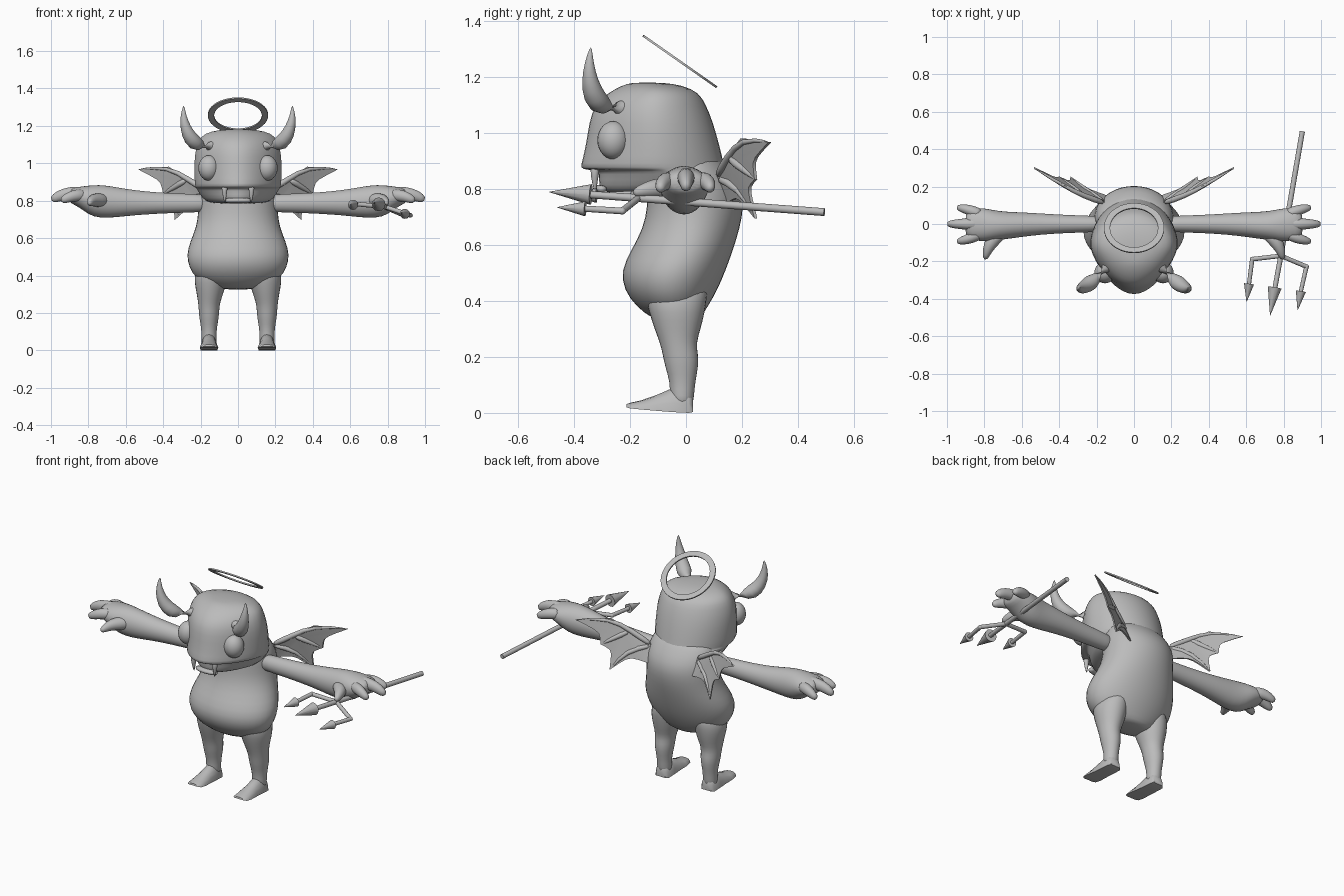
import bpy, bmesh
from math import sin, cos, pi, radians
from mathutils import Vector, Matrix

cube = bpy.data.objects.get("Cube")
if cube:
    bpy.data.objects.remove(cube)

grey = bpy.data.materials.new("plain grey")
grey.use_nodes = True
COLOUR = (0.5, 0.5, 0.5, 1)
grey.diffuse_color = COLOUR
grey.node_tree.nodes["Principled BSDF"].inputs["Base Color"].default_value = COLOUR


def finish(name, bm, subdiv=0, sharp=40):
    bmesh.ops.recalc_face_normals(bm, faces=bm.faces)
    mesh = bpy.data.meshes.new(name)
    bm.to_mesh(mesh)
    bm.free()
    mesh.materials.append(grey)
    obj = bpy.data.objects.new(name, mesh)
    bpy.context.collection.objects.link(obj)
    if subdiv:
        mod = obj.modifiers.new("smooth", 'SUBSURF')
        mod.levels = mod.render_levels = subdiv
    bpy.ops.object.select_all(action='DESELECT')
    obj.select_set(True)
    bpy.context.view_layer.objects.active = obj
    if subdiv:
        bpy.ops.object.shade_smooth()
    else:
        bpy.ops.object.shade_smooth_by_angle(angle=radians(sharp))
    return obj


def skin(bm, rings):
    """Bridge equal rings of points and cap both ends."""
    loops = [[bm.verts.new(p) for p in ring] for ring in rings]
    n = len(loops[0])
    for a, b in zip(loops, loops[1:]):
        for i in range(n):
            j = (i + 1) % n
            bm.faces.new((a[i], a[j], b[j], b[i]))
    bm.faces.new(loops[0])
    bm.faces.new(loops[-1])


def upright(name, sections, taper=0, n=20):
    """Stacked ellipses: z, front y, back y, half width, centre x."""
    bm = bmesh.new()
    rings = []
    for z, front, back, w, x in sections:
        ring = []
        for i in range(n):
            s, c = sin(2 * pi * i / n), cos(2 * pi * i / n)
            narrow = 1 - taper * max(0, -s)
            ring.append((x + w * c * narrow, (front + back) / 2 + (back - front) / 2 * s, z))
        rings.append(ring)
    skin(bm, rings)
    return finish(name, bm, 1)


def tube(name, path, side=1, n=10, subdiv=1, up=(0, 0, 1), bm=None):
    """Sweep ellipses along a path: x, y, z, half width, half height."""
    own = bm is None
    bm = bm or bmesh.new()
    pts = [Vector((p[0] * side, p[1], p[2])) for p in path]
    rings = []
    for i, p in enumerate(path):
        t = (pts[min(i + 1, len(pts) - 1)] - pts[max(i - 1, 0)]).normalized()
        u = t.cross(Vector(up)).normalized()
        v = u.cross(t)
        rings.append([pts[i] + u * p[3] * cos(2 * pi * k / n) + v * p[4] * sin(2 * pi * k / n)
                      for k in range(n)])
    skin(bm, rings)
    if own:
        return finish(name, bm, subdiv)


def rod(bm, a, b, r1, r2, n=12):
    """Straight rod or cone between two points."""
    tube("", [(*a, r1, r1), (*b, r2, r2)], n=n, bm=bm)


# Torso with a round belly
upright("torso", [
    (.325, -.07, .03, .07, 0), (.335, -.12, .05, .14, 0), (.38, -.18, .08, .225, 0),
    (.44, -.225, .115, .265, 0), (.51, -.235, .145, .28, 0), (.58, -.2, .17, .26, 0),
    (.66, -.155, .195, .225, 0), (.74, -.14, .21, .215, 0), (.81, -.14, .2, .215, 0),
    (.88, -.12, .15, .2, 0), (.94, -.1, .1, .15, 0)])

# Head with upper lip overhanging the jaw
upright("head", [
    (.785, -.25, .03, .1, 0), (.79, -.3, .1, .16, 0), (.81, -.315, .16, .195, 0),
    (.86, -.315, .15, .225, 0), (.868, -.32, .145, .23, 0), (.87, -.38, .145, .232, 0),
    (.885, -.38, .14, .238, 0), (.95, -.362, .125, .24, 0), (1.04, -.35, .1, .24, 0),
    (1.1, -.33, .075, .225, 0), (1.145, -.28, .05, .205, 0), (1.172, -.23, -.01, .15, 0),
    (1.182, -.19, -.09, .06, 0)], taper=.28)

# Lower lip inside the open mouth
tube("lower_lip", [(-.07, -.29, .8, .02, .014), (-.04, -.315, .802, .02, .014),
                   (.04, -.315, .802, .02, .014), (.07, -.29, .8, .02, .014)])

for s, label in ((1, "left"), (-1, "right")):
    # Eye
    bm = bmesh.new()
    bmesh.ops.create_uvsphere(bm, u_segments=24, v_segments=14, radius=1)
    bmesh.ops.transform(bm, verts=bm.verts, matrix=Matrix.Translation((.155 * s, -.26, .975))
                        @ Matrix.Diagonal((.057, .057, .068, 1)))
    finish(label + "_eye", bm)

    # Horn and fang
    tube(label + "_horn", [
        (.1, -.19, 1.09, .036, .038), (.15, -.235, 1.085, .045, .044), (.205, -.295, 1.09, .048, .046),
        (.255, -.33, 1.13, .043, .043), (.281, -.345, 1.19, .031, .031),
        (.293, -.347, 1.25, .018, .018), (.29, -.34, 1.31, .003, .003)], s, up=(.5 * s, -.5, .1))
    tube(label + "_fang", [(.072, -.325, .885, .018, .018), (.072, -.327, .85, .016, .016),
                           (.07, -.325, .785, .002, .002)], s, up=(0, 1, 0))

    # Leg and flat-soled foot
    x = .155 * s
    upright(label + "_leg", [
        (.48, -.13, .08, .06, .13 * s), (.42, -.15, .08, .095, .14 * s), (.36, -.135, .07, .088, .147 * s),
        (.3, -.115, .055, .072, .15 * s), (.25, -.095, .038, .059, x), (.21, -.085, .045, .056, x),
        (.17, -.078, .047, .053, x), (.11, -.058, .034, .041, x), (.06, -.06, .03, .042, x),
        (.02, -.05, .025, .04, x)], n=14)
    bm = bmesh.new()
    rings = []
    for y, w, low, top in ((.025, .032, .003, .06), (.01, .044, 0, .085), (-.05, .045, .003, .088),
                           (-.1, .046, .007, .066), (-.16, .05, .012, .045), (-.2, .045, .016, .036),
                           (-.212, .03, .02, .032)):
        rings.append([(x + w * cos(a), y, low + (top - low) * max(0, sin(a)))
                      for a in [pi * k / 8 for k in range(9)]])
    skin(bm, rings)
    finish(label + "_foot", bm, sharp=50)

    # Arm swelling into the hand
    tube(label + "_arm", [
        (.14, .0, .785, .04, .045), (.23, 0, .787, .045, .05), (.38, 0, .787, .05, .055),
        (.5, 0, .788, .058, .063), (.6, -.003, .79, .067, .074), (.69, -.008, .793, .075, .088),
        (.76, -.008, .798, .085, .09), (.81, -.004, .815, .092, .07), (.87, 0, .826, .085, .048),
        (.905, 0, .825, .06, .035)], s, n=16)
    fingers = {
        "back_finger": [(.81, .045, .83, .035, .035), (.87, .072, .83, .031, .034),
                        (.915, .084, .815, .025, .028), (.948, .088, .797, .014, .016)],
        "middle_finger": [(.81, 0, .84, .04, .04), (.9, 0, .842, .032, .036),
                          (.96, 0, .825, .026, .032), (1, 0, .802, .015, .018)],
        "front_finger": [(.81, -.045, .83, .035, .035), (.87, -.075, .83, .031, .034),
                         (.915, -.089, .815, .025, .028), (.948, -.094, .797, .014, .016)],
        "thumb": [(.7, -.03, .8, .04, .04), (.76, -.09, .805, .042, .04),
                  (.785, -.14, .8, .028, .03), (.797, -.193, .785, .013, .015)]}
    for part, path in fingers.items():
        tube(f"{label}_{part}", path, s)

    # Wing: scalloped membrane stretched from the wrist, with bones
    root, wrist, tip = Vector((.15, .11, .84)), Vector((.37, .2, .982)), Vector((.535, .3, .968))
    middle, low, heel = Vector((.4, .25, .835)), Vector((.34, .25, .695)), Vector((.15, .15, .75))
    arch = Vector((.27, .15, .915))
    edge = [root, arch, wrist, tip]
    for a, b in ((tip, middle), (middle, low), (low, heel)):
        for k in range(1, 6):
            t = k / 5
            edge.append(a.lerp(b, t) + (arch - a.lerp(b, t)) * .22 * sin(pi * t))
    hub = Vector((.3, .175, .9))
    bm = bmesh.new()
    for thick in (-.005, .005):
        ring = [bm.verts.new((p.x * s, p.y + thick, p.z)) for p in edge]
        centre = bm.verts.new((hub.x * s, hub.y + thick, hub.z))
        for i, v in enumerate(ring):
            bm.faces.new((centre, v, ring[(i + 1) % len(ring)]))
    bm.verts.ensure_lookup_table()
    m = len(edge) + 1
    for i in range(m - 1):
        j = (i + 1) % (m - 1)
        bm.faces.new((bm.verts[i], bm.verts[j], bm.verts[m + j], bm.verts[m + i]))
    finish(label + "_wing_membrane", bm)
    bones = {"arm": (root, arch, wrist, tip), "middle": (arch, hub.lerp(middle, .5), middle),
             "lower": (root, Vector((.27, .19, .81)), low)}
    for part, pts in bones.items():
        tube(f"{label}_wing_{part}_bone",
             [(*p, r, r) for p, r in zip(pts, (.02, .016, .012 if part == "arm" else .005, .005))],
             s, n=8, up=(0, 1, 0))

# Halo: a thin flat ring tilted backwards
bm = bmesh.new()
profile = [(.161, -.004), (.161, .004), (.128, .004), (.128, -.004)]
loops = [[bm.verts.new((r * cos(2 * pi * k / 40), r * sin(2 * pi * k / 40), h)) for r, h in profile]
         for k in range(40)]
for k in range(40):
    a, b = loops[k], loops[(k + 1) % 40]
    for i in range(4):
        j = (i + 1) % 4
        bm.faces.new((a[i], a[j], b[j], b[i]))
bmesh.ops.transform(bm, verts=bm.verts, matrix=Matrix.Translation((0, -.022, 1.257))
                    @ Matrix.Rotation(radians(-35), 4, 'X'))
finish("halo", bm)

# Trident: shaft, crossbar, and three pointed tines
bm = bmesh.new()
neck = (.785, -.17, .768)
rod(bm, (.9, .495, .718), neck, .014, .014)
rod(bm, neck, (.752, -.35, .781), .014, .013)
rod(bm, (.752, -.34, .781), (.728, -.488, .79), .037, .001)
for corner, base, point in (((.632, -.188, .782), (.615, -.32, .778), (.602, -.415, .78)),
                            ((.922, -.228, .722), (.892, -.36, .73), (.875, -.46, .735))):
    rod(bm, neck, corner, .012, .012)
    rod(bm, corner, base, .012, .011)
    rod(bm, base, point, .027, .001)
    bmesh.ops.create_icosphere(bm, subdivisions=2, radius=.013, matrix=Matrix.Translation(corner))
finish("trident", bm)
